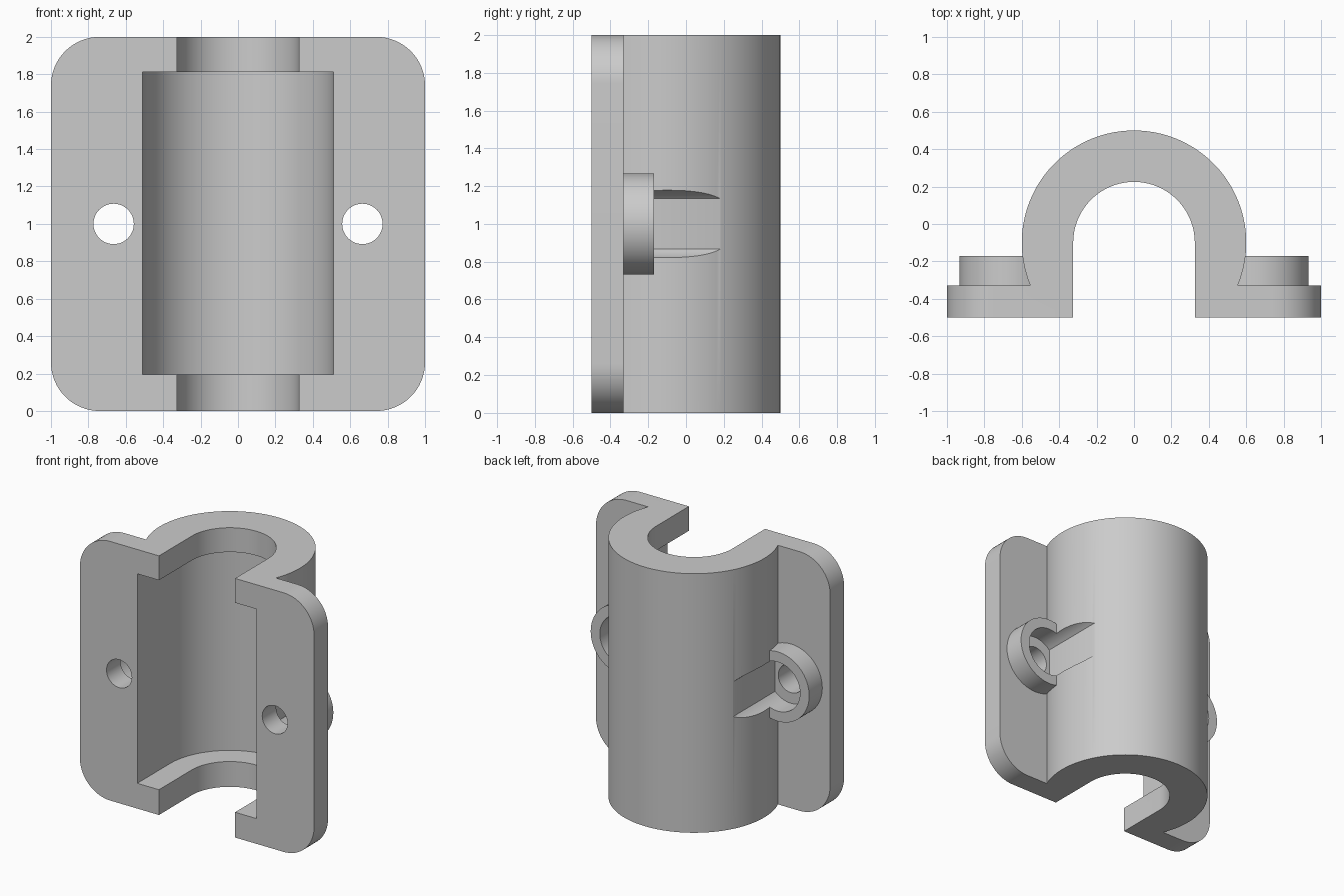
import bpy
import bmesh
from math import cos, sin, pi, acos, asin
from mathutils import Vector

cube = bpy.data.objects.get("Cube")
if cube:
    bpy.data.objects.remove(cube, do_unlink=True)

grey = bpy.data.materials.new("plain grey")
grey.use_nodes = True
colour = (0.6, 0.6, 0.6, 1)
grey.diffuse_color = colour
grey.node_tree.nodes["Principled BSDF"].inputs["Base Color"].default_value = colour

# Main dimensions
HEIGHT, MID = 2.0, 1.0
FRONT, FLANGE_BACK, BOSS_BACK = -0.5, -0.33, -0.17
AXIS_Y = -0.1
BOLT_X = 0.665


def arc(cx, cy, r, start, end, n):
    return [(cx + r * cos(start + (end - start) * i / n),
             cy + r * sin(start + (end - start) * i / n)) for i in range(n + 1)]


def circle(cx, cy, r, n=64):
    return arc(cx, cy, r, 0, 2 * pi, n)[:-1]


def prism(name, outline, axis, low, high):
    """Extrude a flat outline along z (outline in xy) or y (outline in xz)."""
    bm = bmesh.new()
    place = (lambda a, b: (a, b, low)) if axis == "z" else (lambda a, b: (a, low, b))
    face = bm.faces.new([bm.verts.new(place(a, b)) for a, b in outline])
    out = bmesh.ops.extrude_face_region(bm, geom=[face])
    shift = Vector((0, 0, high - low)) if axis == "z" else Vector((0, high - low, 0))
    bmesh.ops.translate(bm, vec=shift,
                        verts=[v for v in out["geom"] if isinstance(v, bmesh.types.BMVert)])
    bmesh.ops.recalc_face_normals(bm, faces=bm.faces)
    mesh = bpy.data.meshes.new(name)
    bm.to_mesh(mesh)
    bm.free()
    mesh.materials.append(grey)
    obj = bpy.data.objects.new(name, mesh)
    bpy.context.collection.objects.link(obj)
    return obj


def combine(target, other, operation):
    mod = target.modifiers.new(other.name, "BOOLEAN")
    mod.operation, mod.solver, mod.object = operation, "EXACT", other
    bpy.context.view_layer.objects.active = target
    bpy.ops.object.modifier_apply(modifier=mod.name)
    bpy.data.objects.remove(other, do_unlink=True)


def channel(name, r, low, high):
    """Round-backed slot that opens through the front."""
    outline = arc(0, AXIS_Y, r, 0, pi, 64) + [(-r, FRONT - 0.2), (r, FRONT - 0.2)]
    return prism(name, outline, "z", low, high)


# Outer shell, ending inside the flange
dip = asin(0.3 / 0.6)
clamp = prism("clamp_body", arc(0, AXIS_Y, 0.6, -dip, pi + dip, 120), "z", 0, HEIGHT)

# Flange plate with rounded corners
R = 0.26
plate = []
for i, (sx, sz) in enumerate([(1, 1), (-1, 1), (-1, -1), (1, -1)]):
    plate += arc(sx * (1 - R), MID + sz * (1 - R), R, i * pi / 2, (i + 1) * pi / 2, 16)
combine(clamp, prism("flange", plate, "y", FRONT, FLANGE_BACK), "UNION")

# Round bosses behind the flange
for s in (1, -1):
    boss = prism("boss", circle(s * BOLT_X, MID, 0.268), "y", FLANGE_BACK - 0.05, BOSS_BACK)
    combine(clamp, boss, "UNION")

# Narrow bore right through, wider chamber between the end lips
combine(clamp, channel("bore", 0.325, -0.2, HEIGHT + 0.2), "DIFFERENCE")
combine(clamp, channel("chamber", 0.51, 0.195, 1.812), "DIFFERENCE")

# Bolt head recesses with a flat inner side, then bolt holes
flat = pi - acos(0.135 / 0.19)
for s in (1, -1):
    pocket = [(s * (BOLT_X + a), MID + b) for a, b in arc(0, 0, 0.19, -flat, flat, 48)]
    combine(clamp, prism("recess", pocket, "y", FLANGE_BACK, 0.7), "DIFFERENCE")
    hole = prism("hole", circle(s * BOLT_X, MID, 0.108, 48), "y", FRONT - 0.2, 0.0)
    combine(clamp, hole, "DIFFERENCE")

# Smooth curved walls, crisp edges
bpy.ops.object.select_all(action="DESELECT")
clamp.select_set(True)
bpy.context.view_layer.objects.active = clamp
bpy.ops.object.shade_smooth_by_angle(angle=pi / 6)
